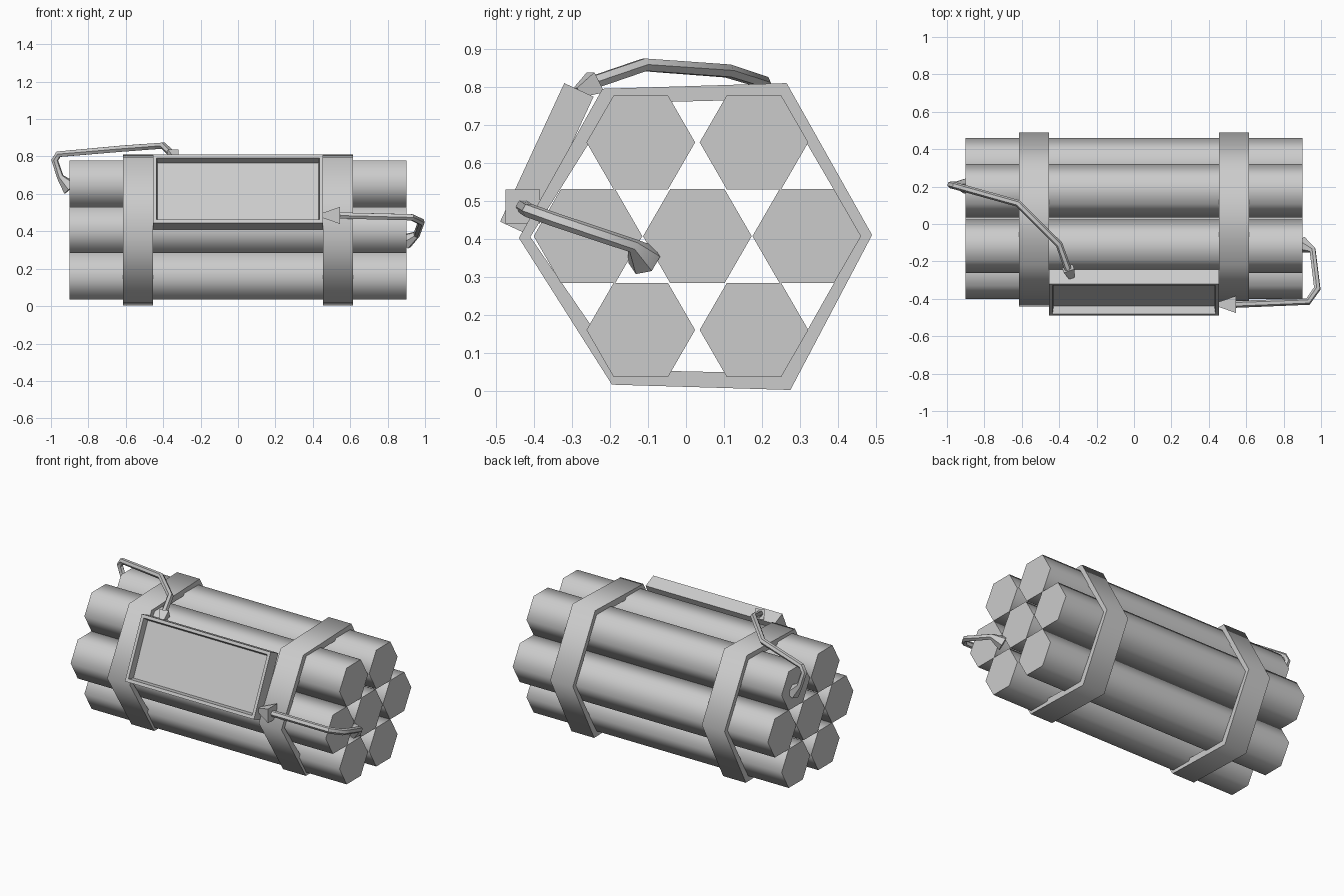
import bpy
import math
from mathutils import Vector

cube = bpy.data.objects.get("Cube")
if cube:
    bpy.data.objects.remove(cube, do_unlink=True)

grey = bpy.data.materials.new("plain grey")
grey.use_nodes = True
grey.diffuse_color = (0.6, 0.6, 0.6, 1)
grey.node_tree.nodes["Principled BSDF"].inputs["Base Color"].default_value = (0.6, 0.6, 0.6, 1)


def add_mesh(name, verts, faces, smooth_angle=None):
    mesh = bpy.data.meshes.new(name)
    mesh.from_pydata(verts, [], faces)
    mesh.materials.append(grey)
    obj = bpy.data.objects.new(name, mesh)
    bpy.context.collection.objects.link(obj)
    bpy.ops.object.select_all(action='DESELECT')
    obj.select_set(True)
    bpy.context.view_layer.objects.active = obj
    bpy.ops.object.mode_set(mode='EDIT')
    bpy.ops.mesh.select_all(action='SELECT')
    bpy.ops.mesh.normals_make_consistent(inside=False)
    bpy.ops.object.mode_set(mode='OBJECT')
    if smooth_angle:
        bpy.ops.object.shade_smooth_by_angle(angle=math.radians(smooth_angle))
    return obj


def bridge(rings, closed=False):
    """Quads between successive rings of equal length."""
    n = len(rings[0])
    count = len(rings)
    faces = []
    for r in range(count if closed else count - 1):
        a, b = r * n, (r + 1) % count * n
        faces += [(a + i, a + (i + 1) % n, b + (i + 1) % n, b + i) for i in range(n)]
    return [p for ring in rings for p in ring], faces


def frustum(name, start, end, r0, r1, sides, turn=0.0, smooth_angle=None):
    start, end = Vector(start), Vector(end)
    d = (end - start).normalized()
    side = d.cross(Vector((0, 0, 1))).normalized()
    up = side.cross(d)
    rings = []
    for c, r in ((start, r0), (end, r1)):
        angles = [turn + 2 * math.pi * i / sides for i in range(sides)]
        rings.append([c + r * (math.cos(a) * side + math.sin(a) * up) for a in angles])
    verts, faces = bridge(rings)
    faces += [tuple(range(sides)), tuple(range(sides, 2 * sides))]
    return add_mesh(name, verts, faces, smooth_angle)


# Seven hexagonal sticks
CY, CZ, R = 0.03, 0.407, 0.143
sticks = [(CY + k * 0.288, CZ) for k in (-1, 0, 1)]
sticks += [(CY + k * 0.149, CZ + s * 0.247) for k in (-1, 1) for s in (-1, 1)]
for i, (y, z) in enumerate(sticks):
    frustum(f"stick_{i + 1}", (-0.9, y, z), (0.9, y, z), R, R, 6, smooth_angle=65)

# Two straps around the bundle
outer = [(0.49, 0.41), (0.265, 0.81), (-0.22, 0.795), (-0.44, 0.402), (-0.195, 0.016), (0.275, 0.002)]
inner = [(0.46, 0.408), (0.25, 0.768), (-0.19, 0.757), (-0.41, 0.405), (-0.17, 0.055), (0.255, 0.045)]
for name, x in (("right_strap", -0.535), ("left_strap", 0.535)):
    rings = [[(x + s * 0.08, y, z) for y, z in loop]
             for loop, s in ((outer, -1), (outer, 1), (inner, 1), (inner, -1))]
    add_mesh(name, *bridge(rings, closed=True), smooth_angle=65)

# Tilted display box with a sunken screen
up = Vector((0, 0.42, 0.907)).normalized()
out = Vector((0, -up.z, up.y))
centre = Vector((0, -0.405, 0.6275))


def rect(half_w, half_h, depth):
    return [centre + Vector((sx * half_w, 0, 0)) + up * sy * half_h - out * depth
            for sx, sy in ((-1, -1), (1, -1), (1, 1), (-1, 1))]


rings = [rect(0.455, 0.201, 0.085), rect(0.455, 0.201, 0),
         rect(0.436, 0.182, 0), rect(0.43, 0.172, 0.042)]
verts, faces = bridge(rings)
faces += [(0, 1, 2, 3), (12, 13, 14, 15)]
add_mesh("display_box", verts, faces)


# Wires with flared ends and square plugs
def wire(name, points, radius):
    curve = bpy.data.curves.new(name, 'CURVE')
    curve.dimensions = '3D'
    curve.bevel_depth = radius
    curve.bevel_resolution = 1
    curve.use_fill_caps = True
    spline = curve.splines.new('POLY')
    spline.points.add(len(points) - 1)
    for sp, p in zip(spline.points, points):
        sp.co = (*p, 1)
    spline.points[-1].radius = 2.4
    curve.materials.append(grey)
    obj = bpy.data.objects.new(name, curve)
    bpy.context.collection.objects.link(obj)
    bpy.ops.object.select_all(action='DESELECT')
    obj.select_set(True)
    bpy.context.view_layer.objects.active = obj
    bpy.ops.object.convert(target='MESH')
    bpy.ops.object.shade_smooth_by_angle(angle=math.radians(50))


wire("top_wire", [(-0.35, -0.25, 0.81), (-0.40, -0.11, 0.858), (-0.62, 0.11, 0.842),
                  (-0.96, 0.205, 0.812), (-0.98, 0.21, 0.78), (-0.95, 0.21, 0.69),
                  (-0.895, 0.205, 0.63)], 0.019)
wire("side_wire", [(0.52, -0.43, 0.485), (0.93, -0.415, 0.475), (0.98, -0.345, 0.45),
                   (0.955, -0.14, 0.382), (0.895, -0.11, 0.345)], 0.019)
frustum("top_plug", (-0.335, -0.285, 0.785), (-0.352, -0.238, 0.812), 0.02, 0.042, 4, math.pi / 4)
frustum("side_plug", (0.45, -0.43, 0.485), (0.545, -0.43, 0.485), 0.018, 0.064, 4, math.pi / 4)
